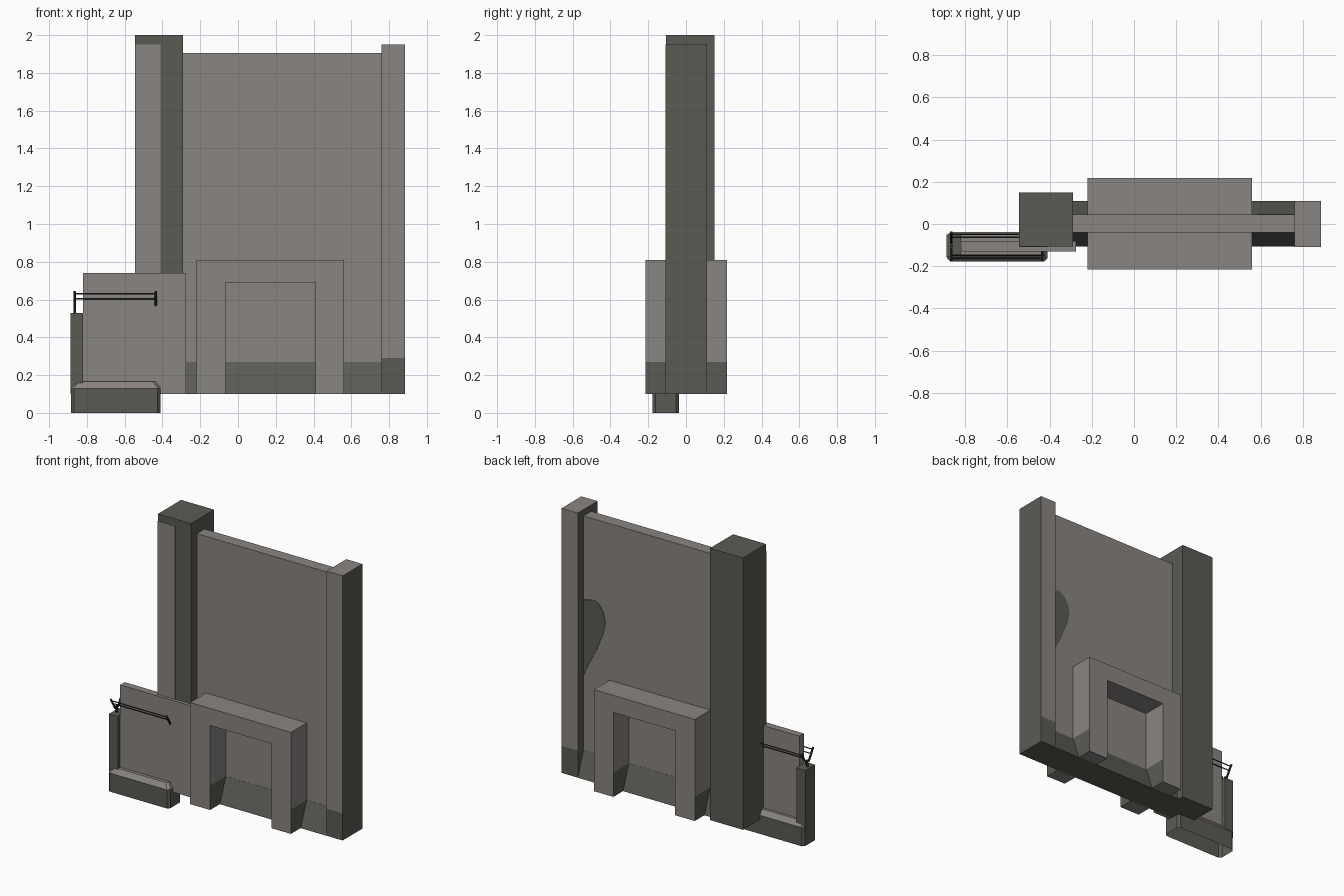
import bpy, bmesh
from mathutils import Vector

if "Cube" in bpy.data.objects:
    bpy.data.objects.remove(bpy.data.objects["Cube"])


def material(name, rgb):
    m = bpy.data.materials.new(name)
    m.diffuse_color = (*rgb, 1)
    m.use_nodes = True
    m.node_tree.nodes["Principled BSDF"].inputs["Base Color"].default_value = m.diffuse_color
    return m


LIGHT = material("warm grey concrete", (0.25, 0.232, 0.222))
DARK = material("dark olive grey", (0.102, 0.105, 0.088))
BLACK = material("blackened metal", (0.025, 0.025, 0.022))


def finish(name, bm, mats, cut=None, rule=None):
    """Optionally split at height cut, colour faces by rule, make the object."""
    if cut:
        bmesh.ops.bisect_plane(bm, geom=bm.verts[:] + bm.edges[:] + bm.faces[:],
                               plane_co=(0, 0, cut), plane_no=(0, 0, 1))
    bmesh.ops.recalc_face_normals(bm, faces=bm.faces[:])
    if rule:
        for f in bm.faces:
            f.material_index = int(rule(f.calc_center_median(), f.normal))
    me = bpy.data.meshes.new(name)
    bm.to_mesh(me)
    bm.free()
    for m in mats:
        me.materials.append(m)
    ob = bpy.data.objects.new(name, me)
    bpy.context.collection.objects.link(ob)
    return ob


def prism(points, offset):
    """Extrude a closed outline of 3D points along offset."""
    bm = bmesh.new()
    face = bm.faces.new([bm.verts.new(p) for p in points])
    new = bmesh.ops.extrude_face_region(bm, geom=[face], use_keep_orig=True)["geom"]
    bmesh.ops.translate(bm, vec=offset,
                        verts=[v for v in new if isinstance(v, bmesh.types.BMVert)])
    return bm


def box(name, x, y, z, mats, cut=None, rule=None):
    pts = [(x[0], y[0], z[0]), (x[1], y[0], z[0]), (x[1], y[1], z[0]), (x[0], y[1], z[0])]
    return finish(name, prism(pts, (0, 0, z[1] - z[0])), mats, cut, rule)


def rod(name, a, b, r=0.004):
    a, b = Vector(a), Vector(b)
    bm = bmesh.new()
    bmesh.ops.create_cone(bm, cap_ends=True, segments=6, radius1=r, radius2=r,
                          depth=(b - a).length)
    bm.transform((b - a).to_track_quat('Z', 'Y').to_matrix().to_4x4())
    bmesh.ops.translate(bm, verts=bm.verts[:], vec=(a + b) / 2)
    return finish(name, bm, [BLACK])


# Main wall and the sloped footing beneath it
box("main_wall", (-0.30, 0.765), (-0.04, 0.045), (0.265, 1.905), [LIGHT])
skirt = [(-0.107, 0.099), (0.109, 0.099), (0.046, 0.27), (-0.041, 0.27)]
finish("wall_footing", prism([(-0.3, y, z) for y, z in skirt], (1.07, 0, 0)), [DARK])

# Dark stain on the back of the wall
stain = [(0.76, 1.32), (0.68, 1.34), (0.64, 1.32), (0.605, 1.27), (0.59, 1.2),
         (0.605, 1.13), (0.66, 0.99), (0.72, 0.88), (0.76, 0.79)]
finish("wall_stain", prism([(x, 0.044, z) for x, z in stain], (0, 0.004, 0)), [DARK])

# Tall tower, with the light pillar facing flush on its front
box("tower", (-0.545, -0.29), (-0.106, 0.15), (0.1, 2.0), [DARK])
box("tower_facing", (-0.545, -0.41), (-0.109, -0.104), (0.1, 1.95), [LIGHT])

# End pillar: dark sides and foot
box("end_pillar", (0.76, 0.885), (-0.108, 0.11), (0.1, 1.95), [LIGHT, DARK], 0.29,
    lambda c, n: abs(n.x) > 0.5 or c.z < 0.29)

# Portal frame running through the wall, stained low on its sides
arch = [(-0.22, 0.1), (-0.22, 0.81), (0.56, 0.81), (0.56, 0.1),
        (0.41, 0.1), (0.41, 0.69), (-0.065, 0.69), (-0.065, 0.1)]
finish("portal_frame", prism([(x, -0.215, z) for x, z in arch], (0, 0.432, 0)),
       [LIGHT, DARK], 0.27, lambda c, n: abs(n.x) > 0.5 and c.z < 0.27)

# Side panel and its end post
box("side_panel", (-0.82, -0.275), (-0.13, -0.08), (0.1, 0.74), [LIGHT])
box("panel_post", (-0.888, -0.82), (-0.157, -0.05), (0.1, 0.53), [DARK])

# Low barrier: clipped corners, sloped light top, open underneath
def ring(x0, x1, y0, y1, c):
    return [(x0 + c, y0), (x1 - c, y0), (x1, y0 + c), (x1, y1 - c),
            (x1 - c, y1), (x0 + c, y1), (x0, y1 - c), (x0, y0 + c)]


bm = bmesh.new()
levels = [(0.0, 0.0), (0.13, 0.0), (0.165, 0.025)]
rings = [[bm.verts.new((x, y, z)) for x, y in
          ring(-0.885 + i, -0.41 - i, -0.178 + i, -0.037 - i, 0.016)] for z, i in levels]
for lo, hi in zip(rings, rings[1:]):
    for k in range(8):
        bm.faces.new((lo[k], lo[(k + 1) % 8], hi[(k + 1) % 8], hi[k]))
bm.faces.new(rings[-1])
finish("low_barrier", bm, [DARK, LIGHT], None, lambda c, n: c.z > 0.13)

# Forked brackets with wire rails on both sides of the panel
MID = -0.105
for side, label in ((-1, "front"), (1, "back")):
    for x, end in ((-0.865, "outer"), (-0.435, "inner")):
        rod(f"{label}_{end}_bracket", (x, MID + side * 0.015, 0.56),
            (x, MID + side * 0.065, 0.642), 0.007)
    for dy, z in ((0.057, 0.63), (0.042, 0.605)):
        rod(f"{label}_rail", (-0.87, MID + side * dy, z), (-0.43, MID + side * dy, z))
rod("bracket_stem", (-0.865, MID, 0.52), (-0.865, MID, 0.575), 0.008)
